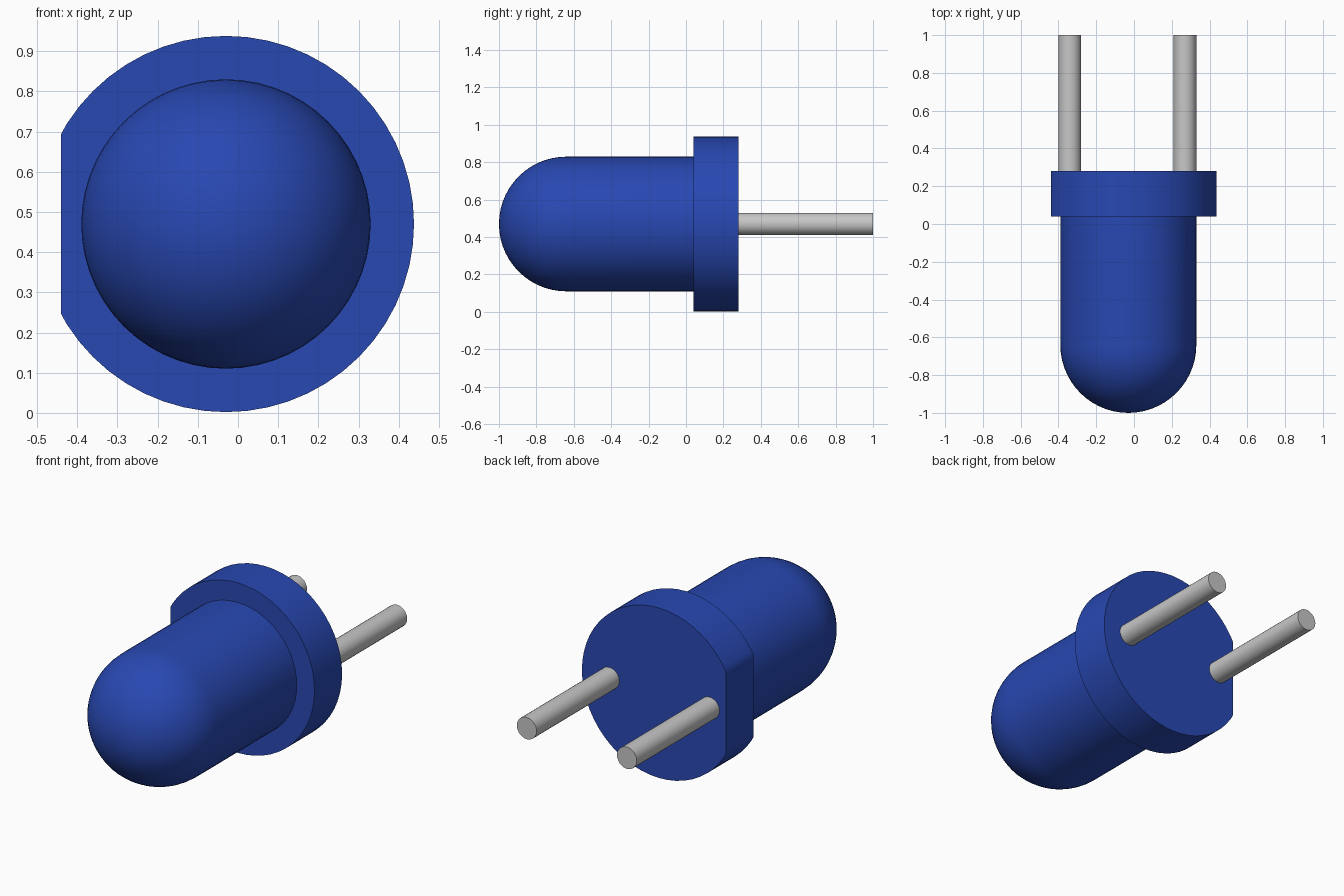
import bpy
import bmesh
import math
from mathutils import Matrix, Vector

cube = bpy.data.objects.get("Cube")
if cube:
    bpy.data.objects.remove(cube, do_unlink=True)

AXIS_X, AXIS_Z = -0.03, 0.47


def make_material(name, rgb):
    mat = bpy.data.materials.new(name)
    mat.use_nodes = True
    colour = (*rgb, 1.0)
    mat.diffuse_color = colour
    for node in mat.node_tree.nodes:
        if node.type == 'BSDF_PRINCIPLED':
            node.inputs["Base Color"].default_value = colour
    return mat


blue = make_material("blue plastic", (0.0212, 0.0648, 0.445))
grey = make_material("grey metal", (0.57, 0.57, 0.57))


def lathe(name, profile, x, mat, steps, flat_x=None):
    """Spin (radius, y) points around a line along y; optionally slice a flat."""
    bm = bmesh.new()
    verts = [bm.verts.new((x + r, y, AXIS_Z)) for r, y in profile]
    edges = [bm.edges.new(pair) for pair in zip(verts, verts[1:])]
    bmesh.ops.spin(bm, geom=verts + edges, cent=(x, 0, AXIS_Z), axis=(0, 1, 0),
                   angle=math.tau, steps=steps, use_duplicate=False)
    bmesh.ops.remove_doubles(bm, verts=bm.verts, dist=0.0005)
    if flat_x is not None:
        bmesh.ops.bisect_plane(bm, geom=bm.verts[:] + bm.edges[:] + bm.faces[:],
                               plane_co=(flat_x, 0, 0), plane_no=(-1, 0, 0),
                               clear_outer=True)
        rim = [e for e in bm.edges if e.is_boundary]
        bmesh.ops.holes_fill(bm, edges=rim, sides=0)
    bmesh.ops.recalc_face_normals(bm, faces=bm.faces)
    mesh = bpy.data.meshes.new(name)
    bm.to_mesh(mesh)
    bm.free()
    mesh.materials.append(mat)
    obj = bpy.data.objects.new(name, mesh)
    bpy.context.collection.objects.link(obj)
    bpy.ops.object.select_all(action='DESELECT')
    obj.select_set(True)
    bpy.context.view_layer.objects.active = obj
    bpy.ops.object.shade_smooth_by_angle(angle=math.radians(30))
    return obj


# Domed lens: quarter-circle nose running into a straight barrel
R, DOME_Y = 0.36, -0.64
dome = [(R * math.sin(a), DOME_Y - R * math.cos(a))
        for a in (math.pi / 2 * i / 14 for i in range(15))]
lathe("domed_lens", dome + [(R, 0.06), (0, 0.06)], AXIS_X, blue, 56)

# Base flange with one side cut flat
FR = 0.468
lathe("base_flange", [(0, 0.04), (FR, 0.04), (FR, 0.28), (0, 0.28)],
      AXIS_X, blue, 56, flat_x=-0.44)

# Two round metal leads
for name, x in (("right_lead", -0.34), ("left_lead", 0.27)):
    lathe(name, [(0, 0.27), (0.06, 0.27), (0.06, 1.0), (0, 1.0)], x, grey, 28)
